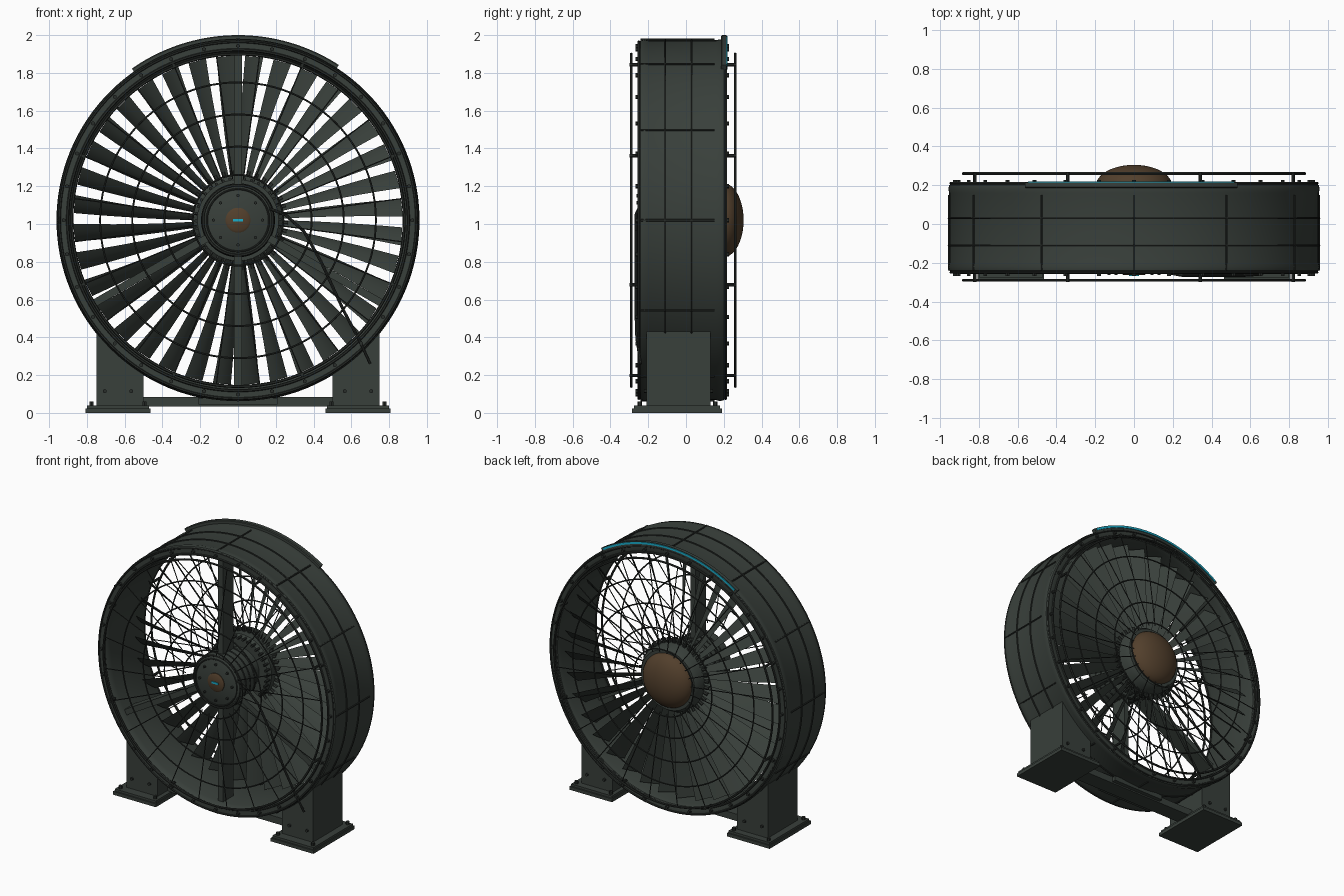
import bpy, bmesh, math
from mathutils import Vector, Matrix

if "Cube" in bpy.data.objects:
    bpy.data.objects.remove(bpy.data.objects["Cube"])

AXIS = Vector((0, 0, 1.02))  # fan axis runs along y at this height


def material(name, rgb, rough=0.6):
    m = bpy.data.materials.new(name)
    m.use_nodes = True
    m.diffuse_color = (*rgb, 1)
    node = m.node_tree.nodes["Principled BSDF"]
    node.inputs["Base Color"].default_value = (*rgb, 1)
    node.inputs["Roughness"].default_value = rough
    return m


BODY = material("dark green grey", (0.040, 0.050, 0.043))
STEEL = material("dark steel", (0.022, 0.026, 0.023))
BRONZE = material("brown bronze", (0.085, 0.050, 0.025))
CYAN = material("cyan light", (0.010, 0.42, 0.60))


def finish(name, bm, mat, smooth=True):
    bmesh.ops.recalc_face_normals(bm, faces=bm.faces)
    mesh = bpy.data.meshes.new(name)
    bm.to_mesh(mesh)
    bm.free()
    mesh.materials.append(mat)
    ob = bpy.data.objects.new(name, mesh)
    bpy.context.collection.objects.link(ob)
    if smooth:
        bpy.ops.object.select_all(action="DESELECT")
        ob.select_set(True)
        bpy.context.view_layer.objects.active = ob
        bpy.ops.object.shade_smooth_by_angle(angle=math.radians(35))
    return ob


def polar(r, deg, y):
    a = math.radians(deg)
    return AXIS + Vector((r * math.cos(a), y, r * math.sin(a)))


def lathe(bm, profile, start=0, end=360, steps=96, closed=True):
    """Sweep an (r, y) profile around the fan axis."""
    full = end - start == 360
    count = steps if full else steps + 1
    rows = [[bm.verts.new(polar(r, start + (end - start) * i / steps, y)) for r, y in profile]
            for i in range(count)]
    n = len(profile)
    for i in range(steps):
        a, b = rows[i], rows[(i + 1) % count]
        for j in range(n if closed else n - 1):
            k = (j + 1) % n
            bm.faces.new((a[j], a[k], b[k], b[j]))
    if not full:
        bm.faces.new(rows[0])
        bm.faces.new(rows[-1])
    bmesh.ops.remove_doubles(bm, verts=bm.verts, dist=1e-5)


def ring(bm, r, y, thick, steps=96, sides=6):
    lathe(bm, [(r + thick * math.cos(math.tau * i / sides), y + thick * math.sin(math.tau * i / sides))
               for i in range(sides)], steps=steps)


def rod(bm, p, q, thick, sides=6):
    p, q = Vector(p), Vector(q)
    turn = (q - p).to_track_quat("Z", "Y").to_matrix().to_4x4()
    bmesh.ops.create_cone(bm, cap_ends=True, segments=sides, radius1=thick, radius2=thick,
                          depth=(q - p).length, matrix=Matrix.Translation((p + q) / 2) @ turn)


def box(bm, lo, hi, turn=Matrix()):
    lo, hi = Vector(lo), Vector(hi)
    bmesh.ops.create_cube(bm, size=1, matrix=turn @ Matrix.Translation((lo + hi) / 2)
                          @ Matrix.Diagonal((*(hi - lo), 1)))


def spoke_frame(deg):
    """Frame at the axis whose x points outward at the given angle."""
    return Matrix.Translation(AXIS) @ Matrix.Rotation(-math.radians(deg), 4, "Y")


# Duct shell with rounded lips
bm = bmesh.new()
lathe(bm, [(0.885, -0.20), (0.895, -0.235), (0.91, -0.25), (0.94, -0.25), (0.953, -0.24), (0.958, -0.22),
           (0.953, -0.20), (0.953, 0.16), (0.958, 0.18), (0.953, 0.20), (0.94, 0.21),
           (0.91, 0.21), (0.895, 0.20), (0.885, 0.17)], steps=128)
finish("duct", bm, BODY)

# Outer bands and axial ribs
bm = bmesh.new()
for y in (-0.11, 0.03):
    ring(bm, 0.955, y, 0.006, 128)
for i in range(12):
    rod(bm, polar(0.955, i * 30, -0.24), polar(0.955, i * 30, 0.15), 0.006)
finish("duct_ribs", bm, STEEL)

# Lip flanges and their bolts
bm = bmesh.new()
for y in (-0.25, 0.21):
    ring(bm, 0.902, y, 0.008, 128)
    ring(bm, 0.945, y, 0.007, 128)
finish("lip_beads", bm, STEEL)
bm = bmesh.new()
for i in range(32):
    for y0, y1 in ((-0.245, -0.268), (0.205, 0.228)):
        rod(bm, polar(0.923, i * 11.25, y0), polar(0.923, i * 11.25, y1), 0.011)
finish("lip_bolts", bm, STEEL)

# Wire guards on both sides
for name, y, base in (("front_guard", -0.29, -0.24), ("rear_guard", 0.26, 0.20)):
    bm = bmesh.new()
    for r in (0.24, 0.39, 0.56, 0.73):
        ring(bm, r, y, 0.005)
    ring(bm, 0.88, y, 0.008)
    for i in range(24):
        rod(bm, polar(0.22, i * 15 + 7.5, y), polar(0.88, i * 15 + 7.5, y), 0.0035, 5)
    for i in range(8):
        d = 22.5 + i * 45
        rod(bm, polar(0.89, d, base), polar(0.89, d, y * 1.03), 0.009, 8)
    finish(name, bm, STEEL)

# Twisted, tapered rotor blades
bm = bmesh.new()
for i in range(36):
    frame = spoke_frame(i * 10 + 6)
    rows = []
    for s in range(7):
        t = s / 6
        r = 0.22 + 0.65 * t
        chord, pitch = 0.055 + 0.08 * t, math.radians(55 - 10 * t)
        sweep = -0.025 * t * t
        row = []
        for c, h in ((-0.5, 0), (-0.15, 0.008), (0.25, 0.007), (0.5, 0), (0.25, -0.001), (-0.15, -0.001)):
            u = c * chord
            row.append(bm.verts.new(frame @ Vector((
                r, 0.11 + u * math.sin(pitch) - h * math.cos(pitch),
                sweep + u * math.cos(pitch) + h * math.sin(pitch)))))
        rows.append(row)
    for a, b in zip(rows, rows[1:]):
        for j in range(6):
            k = (j + 1) % 6
            bm.faces.new((a[j], a[k], b[k], b[j]))
    bm.faces.new(rows[0])
    bm.faces.new(rows[-1])
finish("rotor_blades", bm, BODY)

# Rotor hub and its root bolts
bm = bmesh.new()
lathe(bm, [(0, 0.03), (0.215, 0.03), (0.235, 0.05), (0.235, 0.18), (0.215, 0.21), (0, 0.21)], steps=64, closed=False)
finish("rotor_hub", bm, BODY)
bm = bmesh.new()
for i in range(36):
    rod(bm, polar(0.222, i * 10 + 1, 0.0), polar(0.222, i * 10 + 1, 0.05), 0.009)
    rod(bm, polar(0.23, i * 10 + 6, 0.11), polar(0.265, i * 10 + 6, 0.11), 0.016, 8)
finish("blade_root_bolts", bm, STEEL)

# Rear dome
bm = bmesh.new()
lathe(bm, [(0.195 * math.cos(math.radians(a)), 0.20 + 0.105 * math.sin(math.radians(a)))
           for a in range(0, 91, 9)], steps=64, closed=False)
finish("rear_dome", bm, BRONZE)

# Motor housing in front, with cooling rings
bm = bmesh.new()
lathe(bm, [(0, -0.25), (0.165, -0.25), (0.19, -0.235), (0.19, -0.06), (0.15, -0.04), (0.15, 0.04), (0, 0.04)],
      steps=64, closed=False)
finish("motor_housing", bm, BODY)
bm = bmesh.new()
ring(bm, 0.185, -0.24, 0.008, 64)
ring(bm, 0.165, -0.25, 0.005, 64)
for y in (-0.18, -0.13, -0.08):
    ring(bm, 0.19, y, 0.006, 64)
for i in range(8):
    rod(bm, polar(0.13, i * 45, -0.245), polar(0.13, i * 45, -0.263), 0.009)
finish("motor_trim", bm, STEEL)
bm = bmesh.new()
lathe(bm, [(0, -0.262), (0.055, -0.262), (0.066, -0.255), (0.066, -0.24)], steps=40, closed=False)
finish("front_cap", bm, BRONZE)
bm = bmesh.new()
box(bm, AXIS + Vector((-0.027, -0.267, -0.007)), AXIS + Vector((0.027, -0.26, 0.007)))
finish("cap_light", bm, CYAN, False)

# Struts carrying the motor
bm = bmesh.new()
for d in (90, 210, 270, 330):
    box(bm, (0.17, -0.20, -0.02), (0.90, -0.08, 0.02), spoke_frame(d))
finish("motor_struts", bm, BODY, False)

# Cable from the motor down to the duct
path = [(0.17, -0.25, 1.08), (0.25, -0.265, 1.05), (0.35, -0.265, 0.96), (0.44, -0.265, 0.80),
        (0.56, -0.265, 0.54), (0.64, -0.26, 0.39), (0.70, -0.24, 0.26)]
bm = bmesh.new()
for p, q in zip(path, path[1:]):
    rod(bm, p, q, 0.008, 8)
finish("power_cable", bm, STEEL)

# Top rail with a light strip on its rear face
bm = bmesh.new()
lathe(bm, [(0.945, 0.185), (0.975, 0.185), (0.98, 0.19), (0.98, 0.215), (0.945, 0.215)], 57, 125, 40)
finish("top_rail", bm, BODY)
bm = bmesh.new()
lathe(bm, [(0.962, 0.214), (0.976, 0.214), (0.976, 0.220), (0.962, 0.220)], 58, 124, 40)
finish("light_strip", bm, CYAN)

# Legs shaped to the duct, foot plates and bolts
for side, name in ((-1, "right"), (1, "left")):
    bm = bmesh.new()
    xs = [0.5 + 0.25 * i / 8 for i in range(9)]
    outline = [(0.75, 0.04), (0.5, 0.04)] + [(x, 1.02 - math.sqrt(0.93 ** 2 - x * x)) for x in xs[:-1]] + [(0.75, 0.43)]
    face = bm.faces.new([bm.verts.new((side * x, -0.21, z)) for x, z in outline])
    made = bmesh.ops.extrude_face_region(bm, geom=[face])["geom"]
    bmesh.ops.translate(bm, vec=(0, 0.34, 0), verts=[v for v in made if isinstance(v, bmesh.types.BMVert)])
    finish(name + "_leg", bm, BODY, False)

    bm = bmesh.new()
    cx = side * 0.635
    box(bm, (cx - 0.172, -0.285, 0), (cx + 0.172, 0.19, 0.024))
    box(bm, (cx - 0.165, -0.275, 0.022), (cx + 0.165, 0.18, 0.04))
    finish(name + "_foot_plate", bm, BODY, False)

    bm = bmesh.new()
    for dx in (-0.14, 0.14):
        for y in (-0.245, 0.155):
            rod(bm, (cx + dx, y, 0.035), (cx + dx, y, 0.06), 0.013)
    for dx in (-0.07, 0.07):
        rod(bm, (cx + dx, -0.2, 0.115), (cx + dx, -0.222, 0.115), 0.011)
        rod(bm, (cx + dx, 0.12, 0.115), (cx + dx, 0.142, 0.115), 0.011)
    finish(name + "_foot_bolts", bm, STEEL)

# Cross beam between the legs and its cradle under the duct
bm = bmesh.new()
box(bm, (-0.52, -0.10, 0.035), (0.52, 0.02, 0.085))
box(bm, (-0.21, -0.13, 0.045), (0.21, 0.05, 0.08))
finish("cross_beam", bm, BODY, False)
